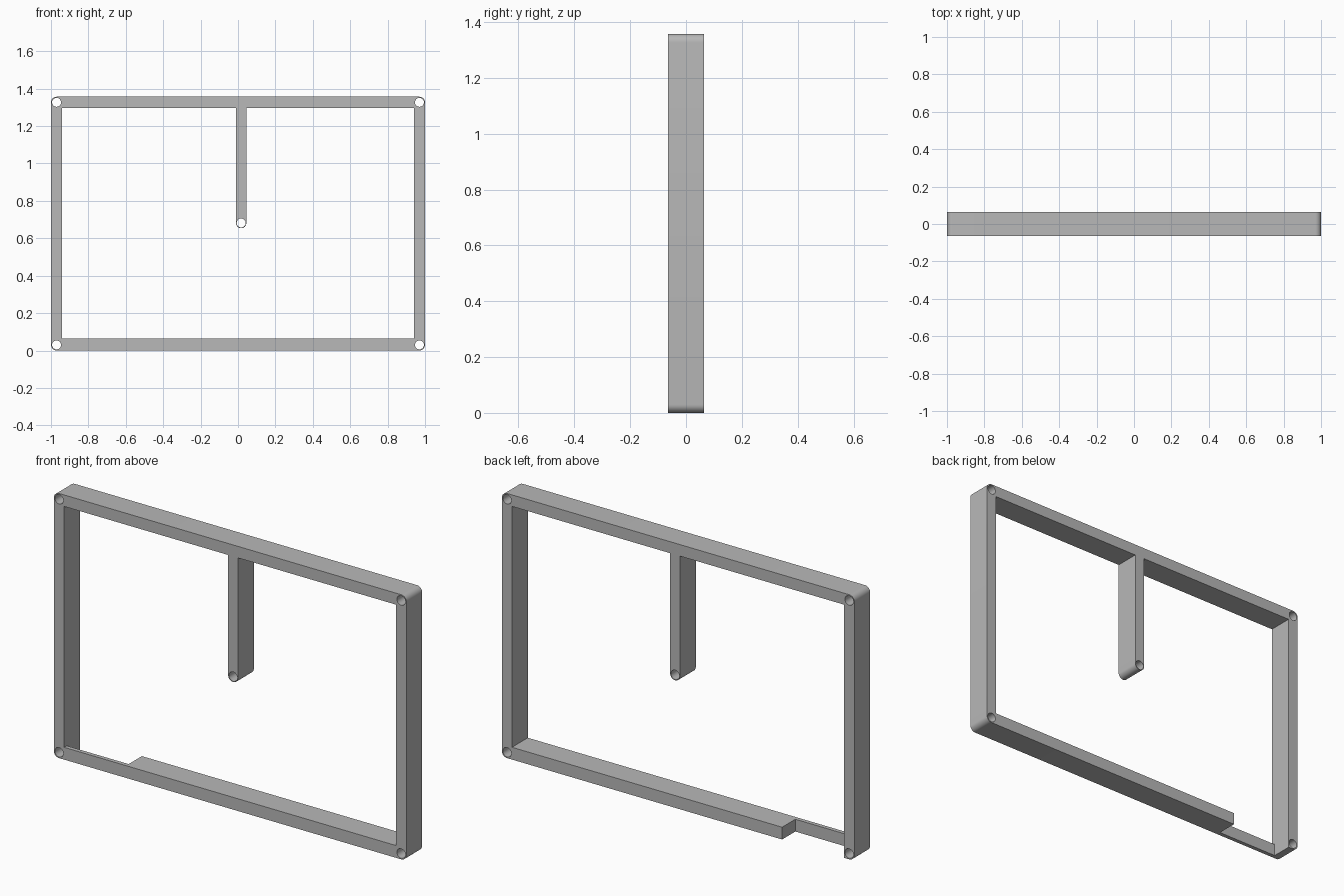
import bpy, bmesh
from math import cos, sin, pi
from mathutils import Vector

if "Cube" in bpy.data.objects:
    bpy.data.objects.remove(bpy.data.objects["Cube"])

DEPTH = 0.128
HEIGHT = 1.357
CORNER = 0.03
HOLE = 0.024
SIDE, FLOOR, CEILING = 0.942, 0.063, 1.298   # inner opening
POST_X, POST_Z, POST_R = 0.017, 0.682, 0.028

grey = bpy.data.materials.new("light grey")
grey.use_nodes = True
grey.diffuse_color = (0.48, 0.48, 0.48, 1)
grey.node_tree.nodes["Principled BSDF"].inputs["Base Color"].default_value = grey.diffuse_color


def arc(x, z, r, start, end, steps):
    """Points along an arc, angles in half turns."""
    return [(x + r * cos(pi * (start + (end - start) * i / steps)),
             z + r * sin(pi * (start + (end - start) * i / steps))) for i in range(steps + 1)]


def circle(x, z, r, steps=24):
    return arc(x, z, r, 0, 2, steps)[:-1]


# Outer outline with rounded corners
cx, top = 1 - CORNER, HEIGHT - CORNER
corners = [(cx, CORNER), (cx, top), (-cx, top), (-cx, CORNER)]
outline = []
for i, (x, z) in enumerate(corners):
    outline += arc(x, z, CORNER, i / 2 - 0.5, i / 2, 8)

# Inner opening, running around the hanging post
opening = [(-SIDE, CEILING), (-SIDE, FLOOR), (SIDE, FLOOR), (SIDE, CEILING),
           (POST_X + POST_R, CEILING)]
opening += arc(POST_X, POST_Z, POST_R, 0, -1, 16)
opening.append((POST_X - POST_R, CEILING))

# Screw holes at the corners and at the post end
holes = [circle(x, z, HOLE) for x, z in corners + [(POST_X, POST_Z)]]

# Fill the profile and extrude it through the depth
bm = bmesh.new()
for loop in [outline, opening] + holes:
    verts = [bm.verts.new((x, -DEPTH / 2, z)) for x, z in loop]
    for i, v in enumerate(verts):
        bm.edges.new((v, verts[i - 1]))
bmesh.ops.triangle_fill(bm, edges=bm.edges[:], use_beauty=True, normal=Vector((0, -1, 0)))
result = bmesh.ops.extrude_face_region(bm, geom=bm.faces[:], use_keep_orig=True)
moved = [g for g in result["geom"] if isinstance(g, bmesh.types.BMVert)]
bmesh.ops.translate(bm, verts=moved, vec=(0, DEPTH, 0))
bmesh.ops.recalc_face_normals(bm, faces=bm.faces[:])
mesh = bpy.data.meshes.new("frame")
bm.to_mesh(mesh)
bm.free()
frame = bpy.data.objects.new("frame", mesh)
bpy.context.collection.objects.link(frame)
mesh.materials.append(grey)

# Notch in the rear of the bottom rail, leaving a thin front wall
x0, x1, y0, y1 = -SIDE, -0.59, -0.043, 0.2
bpy.ops.mesh.primitive_cube_add(size=1, location=((x0 + x1) / 2, (y0 + y1) / 2, 0))
cutter = bpy.context.object
cutter.name = "notch_cutter"
cutter.scale = (x1 - x0, y1 - y0, 0.3)
cutter.hide_render = True
cutter.data.materials.append(grey)

bpy.ops.object.select_all(action="DESELECT")
frame.select_set(True)
bpy.context.view_layer.objects.active = frame
cut = frame.modifiers.new("notch", "BOOLEAN")
cut.operation = "DIFFERENCE"
cut.solver = "EXACT"
cut.object = cutter
bpy.ops.object.modifier_apply(modifier=cut.name)
bpy.data.objects.remove(cutter)

bpy.ops.object.shade_smooth_by_angle(angle=pi / 6)
